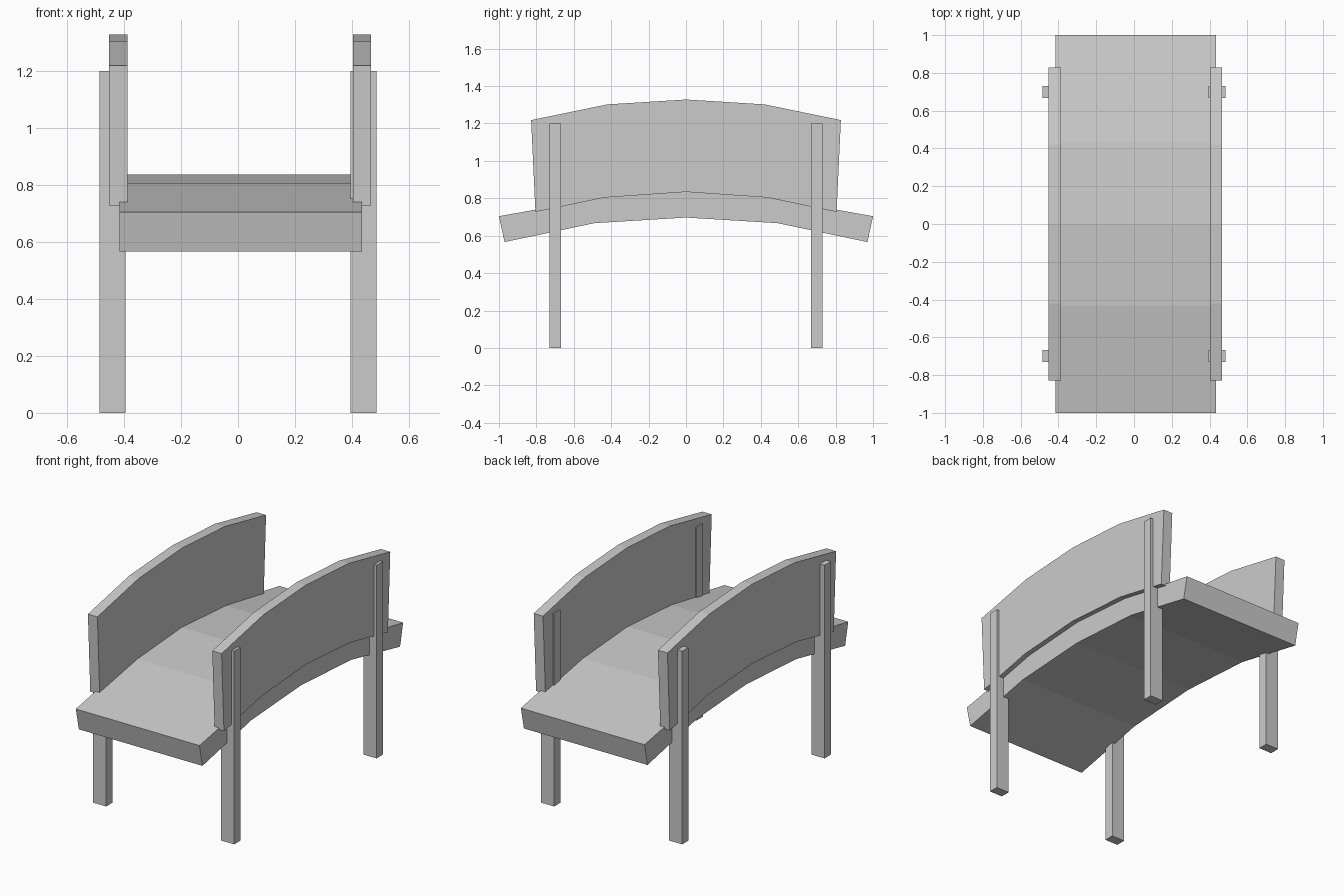
import bpy
import bmesh

if "Cube" in bpy.data.objects:
    bpy.data.objects.remove(bpy.data.objects["Cube"])


def extrude_profile(name, half, x0, x1):
    """Mirror a half outline (y, z) about y = 0 and extrude it along x.
    The half outline runs from the top centre to the bottom centre."""
    outline = half + [(-y, z) for y, z in reversed(half[1:-1])]
    bm = bmesh.new()
    face = bm.faces.new([bm.verts.new((x0, y, z)) for y, z in outline])
    ext = bmesh.ops.extrude_face_region(bm, geom=[face])
    verts = [v for v in ext["geom"] if isinstance(v, bmesh.types.BMVert)]
    bmesh.ops.translate(bm, verts=verts, vec=(x1 - x0, 0, 0))
    bmesh.ops.recalc_face_normals(bm, faces=bm.faces)
    mesh = bpy.data.meshes.new(name)
    bm.to_mesh(mesh)
    bm.free()
    obj = bpy.data.objects.new(name, mesh)
    bpy.context.collection.objects.link(obj)
    return obj


def box(name, center, size):
    bpy.ops.mesh.primitive_cube_add(size=1, location=center)
    obj = bpy.context.object
    obj.name = name
    obj.scale = size
    return obj


# Arched deck
deck_half = [(0, 0.836), (0.435, 0.806), (1.0, 0.704),
             (0.97, 0.566), (0.49, 0.667), (0, 0.697)]
extrude_profile("deck", deck_half, -0.415, 0.435)

# Arched side panels resting on the deck edges
panel_half = [(0, 1.328), (0.42, 1.302), (0.828, 1.218),
              (0.805, 0.727), (0.435, 0.804), (0, 0.834)]
extrude_profile("left_panel", panel_half, -0.452, -0.387)
extrude_profile("right_panel", panel_half, 0.403, 0.467)

# Four posts
for side, sx in (("left", -1), ("right", 1)):
    for end, sy in (("front", -1), ("back", 1)):
        box(f"{end}_{side}_post", (sx * 0.44, sy * 0.699, 0.6),
            (0.09, 0.062, 1.2))
